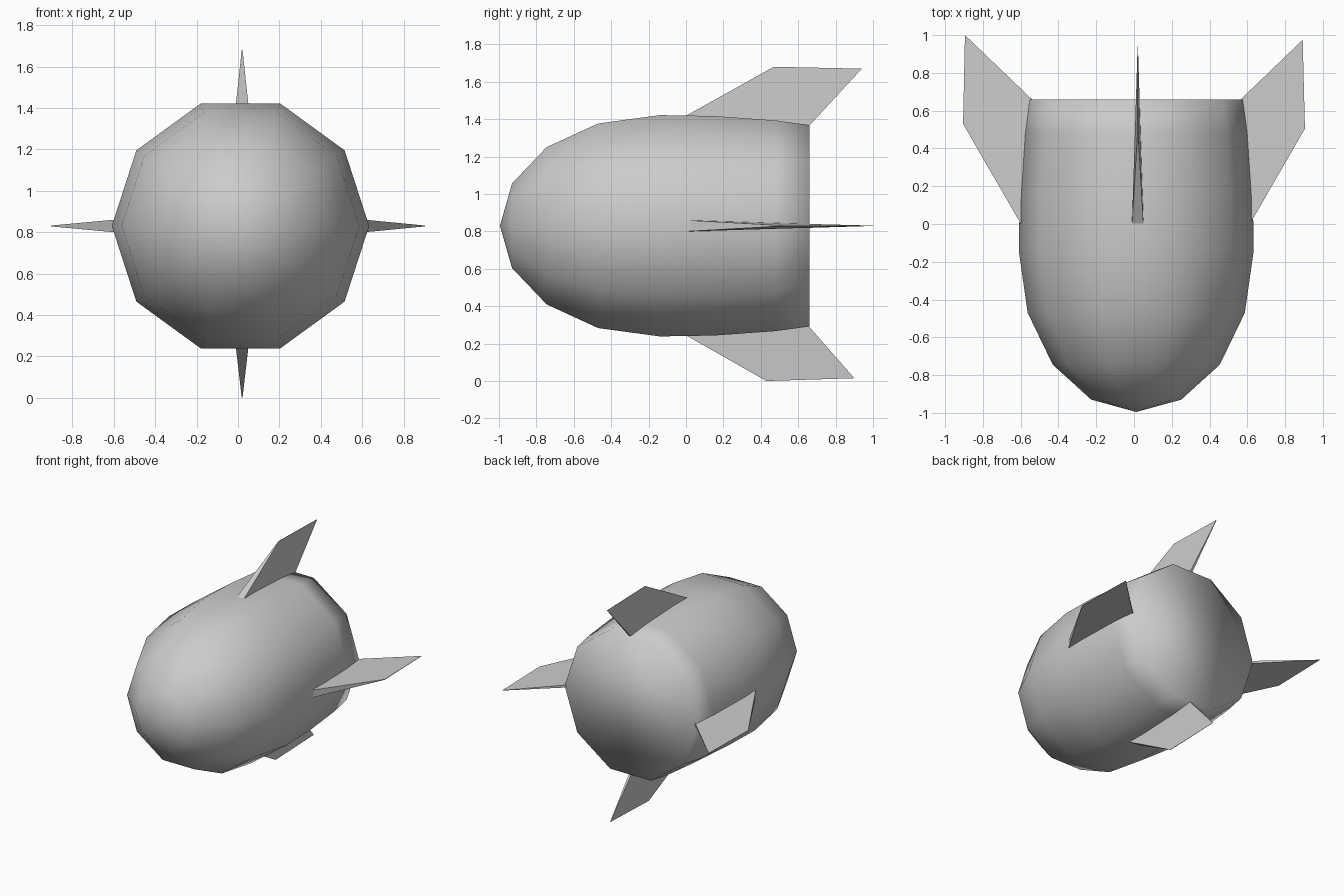
import bpy, bmesh, math
from mathutils import Vector

if "Cube" in bpy.data.objects:
    bpy.data.objects.remove(bpy.data.objects["Cube"])

CX, CZ, SIDES = 0.012, 0.83, 10


def make_object(name, bm, angle=None):
    bmesh.ops.recalc_face_normals(bm, faces=bm.faces)
    mesh = bpy.data.meshes.new(name)
    bm.to_mesh(mesh)
    bm.free()
    obj = bpy.data.objects.new(name, mesh)
    bpy.context.collection.objects.link(obj)
    if angle:
        bpy.ops.object.select_all(action='DESELECT')
        obj.select_set(True)
        bpy.context.view_layer.objects.active = obj
        bpy.ops.object.shade_smooth_by_angle(angle=math.radians(angle))
    return obj


# Ten-sided body: (y, radius) profile from behind the nose to the flat tail
profile = [(-0.93, 0.238), (-0.745, 0.442), (-0.47, 0.575), (-0.14, 0.622),
           (0.15, 0.617), (0.48, 0.592), (0.66, 0.566)]
bm = bmesh.new()
nose = bm.verts.new((CX, -0.995, CZ))
rings = []
for y, r in profile:
    rings.append([bm.verts.new((CX + r * math.cos(math.tau * i / SIDES), y,
                                CZ + r * math.sin(math.tau * i / SIDES)))
                  for i in range(SIDES)])
for i in range(SIDES):
    j = (i + 1) % SIDES
    bm.faces.new((nose, rings[0][j], rings[0][i]))
    for a, b in zip(rings, rings[1:]):
        bm.faces.new((a[i], a[j], b[j], b[i]))
bm.faces.new(rings[-1])
make_object("body", bm, 100)


# Swept fins: thick blunt root at the front, tapering to a thin tip
def fin(name, center, out, side, root_front, root_back, tip_front, tip_back):
    bm = bmesh.new()
    corners = [(*root_front, 0.031), (*root_back, 0.010),
               (*tip_back, 0.001), (*tip_front, 0.002)]
    sheets = []
    for s in (-1, 1):
        sheets.append([bm.verts.new(Vector(center) + Vector(out) * r + Vector((0, y, 0))
                                    + Vector(side) * s * t) for y, r, t in corners])
    a, b = sheets
    bm.faces.new(a)
    bm.faces.new(b[::-1])
    for i in range(4):
        j = (i + 1) % 4
        bm.faces.new((a[i], b[i], b[j], a[j]))
    make_object(name, bm)


X, Z = (1, 0, 0), (0, 0, 1)
fin("right_fin", (0, 0, CZ), X, Z, (-0.015, 0.605), (0.65, 0.555), (0.505, 0.905), (0.975, 0.893))
fin("left_fin", (0, 0, CZ), (-1, 0, 0), Z, (-0.015, 0.59), (0.65, 0.53), (0.53, 0.905), (1.0, 0.895))
fin("top_fin", (0.02, 0, CZ), Z, X, (-0.015, 0.58), (0.65, 0.525), (0.47, 0.85), (0.94, 0.84))
fin("bottom_fin", (0.02, 0, CZ), (0, 0, -1), X, (-0.01, 0.58), (0.65, 0.53), (0.43, 0.83), (0.90, 0.815))
